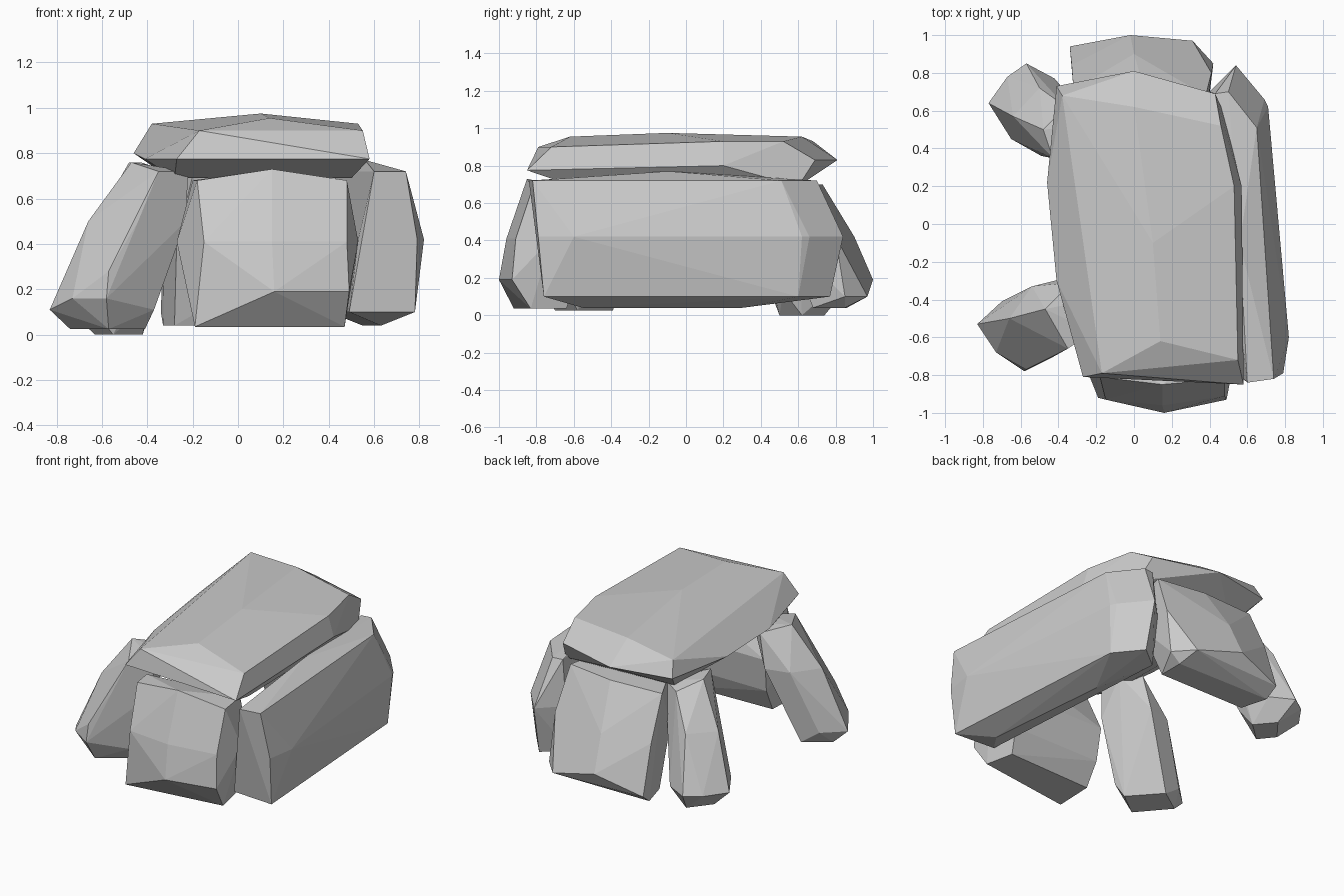
import bpy, bmesh, math

def stone(name, *sections):
    """Faceted boulder: skin wrapped around horizontal outlines (z, x, y, x, y, ...)."""
    bm = bmesh.new()
    for z, *xy in sections:
        for x, y in zip(xy[::2], xy[1::2]):
            bm.verts.new((x, y, z))
    hull = bmesh.ops.convex_hull(bm, input=bm.verts[:])
    bmesh.ops.delete(bm, geom=list({v for v in hull["geom_interior"] + hull["geom_unused"]
                                    if isinstance(v, bmesh.types.BMVert)}), context='VERTS')
    bmesh.ops.dissolve_limit(bm, angle_limit=math.radians(4), verts=bm.verts[:], edges=bm.edges[:])
    bmesh.ops.recalc_face_normals(bm, faces=bm.faces[:])
    mesh = bpy.data.meshes.new(name)
    bm.to_mesh(mesh)
    bm.free()
    obj = bpy.data.objects.new(name, mesh)
    bpy.context.collection.objects.link(obj)

# Flat roof slab: underside, widest rim, shoulder, crest
stone("capstone",
      (0.69, -0.28, -0.55, 0.50, -0.60, 0.47, 0.60, -0.30, 0.55),
      (0.775, -0.27, -0.81, 0.14, -0.83, 0.58, -0.85, -0.41, -0.30),
      (0.80, -0.46, 0.22, 0.57, 0.20),
      (0.83, -0.41, 0.73, 0.00, 0.81, 0.43, 0.69),
      (0.90, -0.17, -0.79, 0.55, -0.72, -0.28, -0.30, -0.33, 0.23),
      (0.93, -0.38, 0.68, 0.53, 0.20, 0.46, 0.52),
      (0.955, 0.14, -0.62, 0.00, 0.62),
      (0.975, 0.10, -0.10))

# Long wall on the right, its ridge tucked under the roof
stone("side_wall",
      (0.04, 0.63, -0.55, 0.55, 0.30),
      (0.10, 0.78, -0.76, 0.69, 0.60, 0.55, 0.77, 0.49, -0.74, 0.40, 0.65),
      (0.42, 0.82, -0.60, 0.79, -0.79, 0.71, 0.62, 0.69, 0.66, 0.54, 0.84,
       0.40, 0.70, 0.53, -0.76),
      (0.72, 0.74, -0.82, 0.60, -0.84, 0.65, 0.51, 0.50, 0.70, 0.43, 0.69),
      (0.77, 0.56, -0.10))

# Broad upright at the front
stone("front_upright",
      (0.035, -0.19, -0.92, 0.47, -0.83, -0.18, -0.66, 0.43, -0.64),
      (0.19, 0.16, -1.00, 0.49, -0.93, -0.19, -0.58, 0.45, -0.58),
      (0.41, -0.15, -0.93, 0.15, -0.96, 0.48, -0.91, -0.27, -0.72, 0.53, -0.72,
       -0.20, -0.55, 0.45, -0.55),
      (0.68, -0.18, -0.81, 0.48, -0.82, -0.20, -0.68, 0.45, -0.62),
      (0.73, 0.15, -0.85))

# Broad upright at the back, leaning inward
stone("back_upright",
      (0.04, -0.33, 0.86, 0.35, 0.85, -0.28, 0.68, 0.35, 0.68),
      (0.10, -0.34, 0.94, 0.31, 0.97, 0.42, 0.85),
      (0.19, -0.02, 1.00),
      (0.42, -0.33, 0.84, 0.00, 0.90, 0.41, 0.80, -0.27, 0.55, 0.38, 0.52),
      (0.70, -0.32, 0.71, 0.05, 0.73, 0.38, 0.68, -0.20, 0.47, 0.33, 0.47))

# Two slim leaning posts on the left
stone("left_front_post",
      (0.025, -0.74, -0.50, -0.57, -0.70, -0.41, -0.58, -0.58, -0.39),
      (0.11, -0.83, -0.53, -0.70, -0.41, -0.37, -0.62),
      (0.16, -0.73, -0.68, -0.58, -0.78),
      (0.28, -0.57, -0.77),
      (0.50, -0.66, -0.50, -0.44, -0.71, -0.23, -0.58, -0.38, -0.29, -0.54, -0.33),
      (0.72, -0.35, -0.66, -0.22, -0.57, -0.22, -0.40, -0.33, -0.31),
      (0.76, -0.47, -0.45))
stone("left_back_post",
      (0.00, -0.63, 0.60, -0.52, 0.74, -0.42, 0.62, -0.55, 0.50),
      (0.13, -0.77, 0.64, -0.67, 0.78, -0.57, 0.85, -0.42, 0.77, -0.65, 0.45, -0.40, 0.52),
      (0.48, -0.64, 0.57, -0.50, 0.72, -0.28, 0.60, -0.32, 0.38, -0.49, 0.36),
      (0.69, -0.36, 0.62, -0.22, 0.52, -0.28, 0.32),
      (0.76, -0.48, 0.50, -0.43, 0.35))
